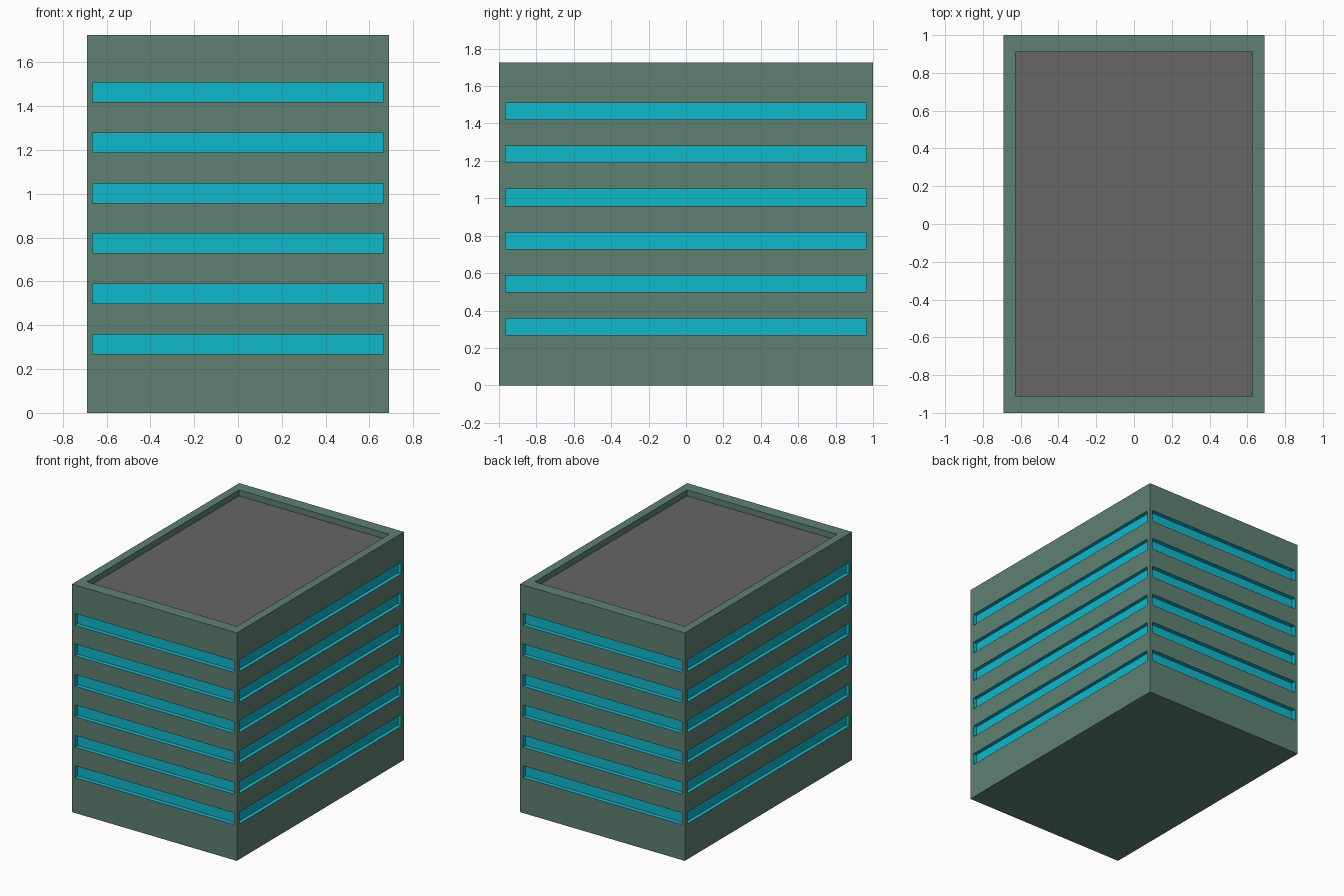
import bpy, bmesh
from mathutils import Vector

if "Cube" in bpy.data.objects:
    bpy.data.objects.remove(bpy.data.objects["Cube"])

HX, HY, H = 0.69, 1.0, 1.725          # half width, half depth, height
WX, WY = 0.665, 0.965                 # half lengths of the window bands
FLOORS, SILL, PITCH, BAND = 6, 0.268, 0.2305, 0.089
DEPTH_X, DEPTH_Y = 0.028, 0.033       # how far the windows sit back
ROOF_INSET, ROOF_DEPTH = 0.91, 0.045


def material(name, rgb):
    m = bpy.data.materials.new(name)
    m.diffuse_color = (*rgb, 1)
    m.use_nodes = True
    m.node_tree.nodes["Principled BSDF"].inputs["Base Color"].default_value = m.diffuse_color
    return m


def push(bm, face, offset, mat, wall_mat):
    """Extrude one face by an offset, colouring the new face and its walls."""
    new = bmesh.ops.extrude_discrete_faces(bm, faces=[face])["faces"][0]
    bmesh.ops.translate(bm, verts=new.verts[:], vec=offset)
    for e in new.edges:
        for f in e.link_faces:
            f.material_index = wall_mat
    new.material_index = mat
    return new


def cut(bm, co, normal):
    bmesh.ops.bisect_plane(bm, geom=bm.verts[:] + bm.edges[:] + bm.faces[:],
                           plane_co=co, plane_no=normal)


# Building block, scored along the window outlines
bm = bmesh.new()
bmesh.ops.create_cube(bm, size=1)
for v in bm.verts:
    v.co = Vector((v.co.x * 2 * HX, v.co.y * 2 * HY, (v.co.z + 0.5) * H))
for s in (-1, 1):
    cut(bm, (s * WX, 0, 0), (1, 0, 0))
    cut(bm, (0, s * WY, 0), (0, 1, 0))
for i in range(FLOORS):
    z = SILL + i * PITCH
    cut(bm, (0, 0, z), (0, 0, 1))
    cut(bm, (0, 0, z + BAND), (0, 0, 1))
bm.normal_update()

# Plain top and bottom
for s in (1, -1):
    bmesh.ops.dissolve_faces(bm, faces=[f for f in bm.faces if f.normal.z * s > 0.9])
bm.normal_update()


# Recessed window bands on all four sides
def is_window(f):
    c = f.calc_center_median()
    on_floor = any(abs(c.z - (SILL + i * PITCH + BAND / 2)) < 0.01 for i in range(FLOORS))
    centred = min(abs(c.x), abs(c.y)) < 0.01
    return on_floor and centred and abs(f.normal.z) < 0.1


for f in [f for f in bm.faces if is_window(f)]:
    n = f.normal.copy()
    push(bm, f, Vector((-n.x * DEPTH_X, -n.y * DEPTH_Y, 0)), 1, 1)

# Parapet rim and sunken roof
top = max(bm.faces, key=lambda f: f.calc_center_median().z)
rim = push(bm, top, Vector(), 0, 0)
for v in rim.verts:
    v.co.x *= ROOF_INSET
    v.co.y *= ROOF_INSET
push(bm, rim, Vector((0, 0, -ROOF_DEPTH)), 2, 0)

bmesh.ops.recalc_face_normals(bm, faces=bm.faces[:])
mesh = bpy.data.meshes.new("building")
bm.to_mesh(mesh)
bm.free()
mesh.materials.append(material("wall_green", (0.114, 0.22, 0.17)))
mesh.materials.append(material("window_teal", (0.005, 0.48, 0.6)))
mesh.materials.append(material("roof_grey", (0.133, 0.133, 0.133)))
bpy.context.collection.objects.link(bpy.data.objects.new("building", mesh))
